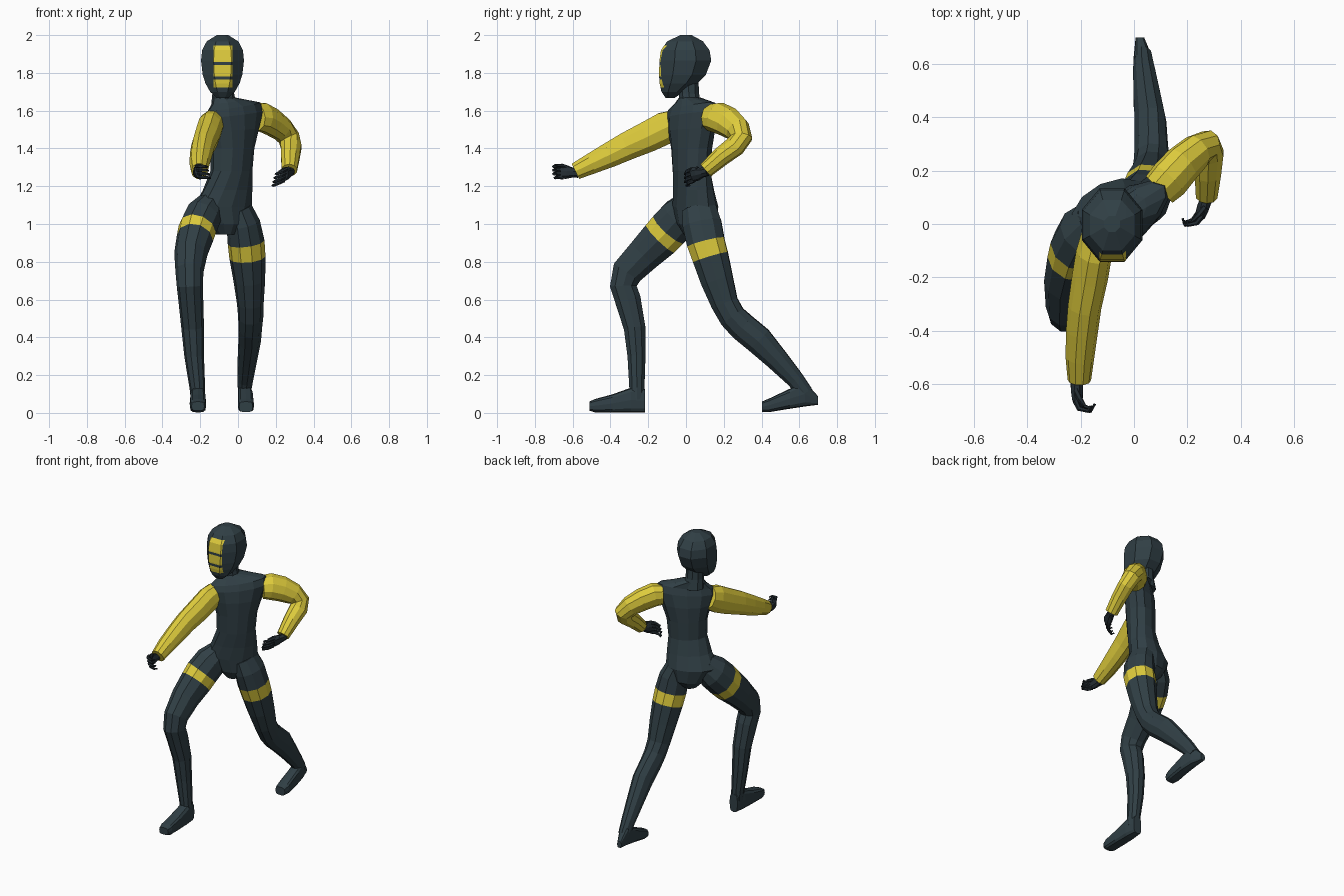
import bpy, bmesh, math
from mathutils import Vector as V


def material(name, rgb):
    m = bpy.data.materials.new(name)
    m.diffuse_color = (*rgb, 1)
    return m


DARK = material("dark slate", (0.03, 0.05, 0.06))
YELLOW = material("yellow", (0.73, 0.60, 0.045))
GLOVE = material("glove charcoal", (0.018, 0.027, 0.034))


def loft(bm, stations, side, sides=10, axis=None, phase=0.0, power=1.0, marked=()):
    """Skin rings (x, y, z, half width, half depth[, turn in degrees, tilt])."""
    pts = [V(s[:3]) for s in stations]
    rings = []
    for i, s in enumerate(stations):
        t = axis or pts[min(i + 1, len(pts) - 1)] - pts[max(i - 1, 0)]
        t = V(t).normalized()
        if len(s) > 5:
            r = math.radians(s[5])
            u = V((math.cos(r), math.sin(r), s[6]))
        else:
            u = V(side)
            u = (u - t * u.dot(t)).normalized()
        v = t.cross(u).normalized()
        ring = []
        for k in range(sides):
            a = 2 * math.pi * (k + phase) / sides
            c, n = math.cos(a), math.sin(a)
            c = math.copysign(abs(c) ** power, c)
            n = math.copysign(abs(n) ** power, n)
            ring.append(bm.verts.new(pts[i] + u * c * s[3] + v * n * s[4]))
        rings.append(ring)
    for i in range(len(rings) - 1):
        for k in range(sides):
            j = (k + 1) % sides
            f = bm.faces.new((rings[i][k], rings[i][j], rings[i + 1][j], rings[i + 1][k]))
            f.material_index = 1 if i in marked else 0
    bm.faces.new(rings[0][::-1])
    bm.faces.new(rings[-1])


def finish(bm, name, mats):
    bmesh.ops.recalc_face_normals(bm, faces=bm.faces)
    me = bpy.data.meshes.new(name)
    bm.to_mesh(me)
    bm.free()
    for m in mats:
        me.materials.append(m)
    ob = bpy.data.objects.new(name, me)
    bpy.context.collection.objects.link(ob)
    return ob


def tube(name, stations, side, mats=(DARK, YELLOW), **kw):
    bm = bmesh.new()
    loft(bm, stations, side, **kw)
    return finish(bm, name, mats)


# Twisted torso, from crotch to collar
tube("torso", [
    (-.065, .045, .945, .05, .06, 25, 0),
    (-.065, .055, 1.00, .11, .10, 25, 0),
    (-.08, .05, 1.09, .165, .11, 25, 0),
    (-.055, .04, 1.18, .142, .097, 30, 0),
    (-.035, .03, 1.28, .122, .090, 38, 0),
    (-.03, .03, 1.40, .130, .094, 40, 0),
    (-.025, .03, 1.50, .160, .095, 40, .05),
    (-.02, .03, 1.58, .188, .085, 40, .10),
    (-.02, .03, 1.622, .175, .07, 40, .13),
    (-.045, .025, 1.648, .11, .06, 40, .10),
    (-.075, .02, 1.67, .06, .055, 30, 0)], (1, 0, 0), sides=12, axis=(0, 0, 1))

# Neck
tube("neck", [(-.075, .025, 1.62, .068, .06), (-.078, .015, 1.69, .058, .057),
              (-.08, .01, 1.80, .058, .057)], (1, 0, 0), axis=(0, 0, 1))

# Faceted helmet head with yellow bands cut into the face
head_rows = [  # z, front y, back y, half width
    (1.668, -.108, -.06, .03), (1.70, -.13, -.01, .065), (1.745, -.14, .06, .090),
    (1.79, -.143, .105, .104), (1.865, -.141, .134, .113), (1.92, -.133, .125, .107),
    (1.967, -.10, .09, .083), (2.0, -.03, .03, .03)]
bm = bmesh.new()
loft(bm, [(-.082, (f + b) / 2, z, w * 1.09, (b - f) / 2 * 1.08) for z, f, b, w in head_rows],
     (1, 0, 0), sides=8, axis=(0, 0, 1), phase=.5)
bands = [(1.722, 1.764), (1.781, 1.842), (1.858, 1.946)]
cuts = [((0, 0, z), (0, 0, 1)) for b in bands for z in b]
cuts += [((-.08 + dx, 0, 0), (1, 0, 0)) for dx in (-.05, .05)]
for co, no in cuts:
    bmesh.ops.bisect_plane(bm, geom=bm.verts[:] + bm.edges[:] + bm.faces[:],
                           plane_co=co, plane_no=no)
for f in bm.faces:
    c = f.calc_center_median()
    if c.y < -.06 and abs(c.x + .08) < .05 and any(lo < c.z < hi for lo, hi in bands):
        f.material_index = 1
finish(bm, "head", (DARK, YELLOW))

# Legs with a yellow thigh band
tube("front_leg", [
    (-.145, .02, 1.10, .075, .085), (-.185, -.03, 1.04, .100, .110),
    (-.215, -.09, .973, .102, .113), (-.228, -.135, .924, .098, .110),
    (-.25, -.22, .84, .088, .097), (-.257, -.312, .745, .074, .087),
    (-.255, -.332, .67, .069, .074), (-.25, -.308, .60, .066, .072),
    (-.24, -.272, .45, .060, .060), (-.232, -.262, .30, .052, .050),
    (-.215, -.26, .13, .041, .042), (-.212, -.26, .07, .038, .042)],
    (1, 0, 0), marked=(2,))
tube("rear_leg", [
    (0, .07, 1.08, .075, .095), (.028, .085, 1.00, .090, .108),
    (.043, .105, .903, .098, .105), (.050, .130, .823, .096, .100),
    (.060, .165, .70, .084, .090), (.065, .205, .58, .071, .075),
    (.067, .245, .51, .067, .074), (.065, .30, .455, .063, .078),
    (.062, .385, .385, .060, .078), (.05, .48, .285, .052, .063),
    (.038, .58, .175, .042, .048), (.034, .63, .105, .034, .045)],
    (1, 0, -.15), marked=(2,))

# Boxy feet
foot = dict(sides=12, axis=(0, -1, 0), power=.6)
tube("front_foot", [
    (-.212, -.218, .065, .030, .062), (-.212, -.29, .068, .041, .066),
    (-.212, -.39, .050, .044, .048), (-.212, -.48, .038, .043, .036),
    (-.212, -.512, .036, .034, .024)], (1, 0, 0), **foot)
tube("rear_foot", [
    (.022, .70, .065, .016, .022), (.033, .63, .10, .034, .066),
    (.04, .55, .075, .041, .053), (.042, .44, .040, .043, .036),
    (.042, .402, .032, .036, .028)], (1, 0, 0), **foot)

# Yellow sleeves
tube("right_sleeve", [
    (-.135, -.05, 1.535, .065, .075), (-.15, -.11, 1.508, .068, .090),
    (-.165, -.20, 1.463, .068, .086), (-.185, -.31, 1.413, .063, .078),
    (-.195, -.40, 1.368, .060, .070), (-.203, -.50, 1.32, .054, .058),
    (-.205, -.585, 1.279, .044, .047)], (1, 0, 0), mats=(YELLOW,))
tube("left_sleeve", [
    (.095, .13, 1.565, .068, .075), (.13, .165, 1.565, .073, .085),
    (.18, .222, 1.54, .070, .082), (.235, .272, 1.50, .063, .070),
    (.270, .292, 1.455, .057, .062), (.281, .260, 1.412, .053, .060),
    (.277, .19, 1.36, .050, .053), (.272, .105, 1.285, .043, .042)],
    (.6, -.5, .6), mats=(YELLOW,))


# Gloved hands: palm, four curled fingers and a thumb
def hand(name, wrist, knuckle, spread, curl):
    w, k = V(wrist), V(knuckle)
    fwd = (k - w).normalized()
    s, c = V(spread).normalized(), V(curl).normalized()
    bm = bmesh.new()
    loft(bm, [(*(w - fwd * .03), .026, .024), (*w, .027, .024),
              (*w.lerp(k, .5), .037, .023), (*k, .037, .018)], s, sides=8)
    for i in range(4):
        p0 = k + s * (i - 1.5) * .021 - fwd * .008
        p1 = p0 + fwd * (.036 - .004 * abs(i - 1)) + c * .012
        p2 = p1 + fwd * .006 + c * .034
        p3 = p2 - fwd * .02 + c * .012
        loft(bm, [(*p0, .011, .011), (*p1, .010, .010), (*p2, .008, .008),
                  (*p3, .005, .005)], s, sides=6)
    p0 = w.lerp(k, .3) + s * .025
    p1 = p0 + fwd * .028 + s * .012 + c * .018
    p2 = p1 + fwd * .024 + c * .018
    loft(bm, [(*p0, .013, .013), (*p1, .011, .011), (*p2, .006, .006)], s, sides=6)
    finish(bm, name, (GLOVE,))


hand("right_hand", (-.215, -.60, 1.272), (-.212, -.665, 1.277), (-.25, -.2, 1), (1, -.1, -.1))
hand("left_hand", (.268, .085, 1.272), (.247, .03, 1.258), (.25, -.2, 1), (-1, -.1, -.4))
